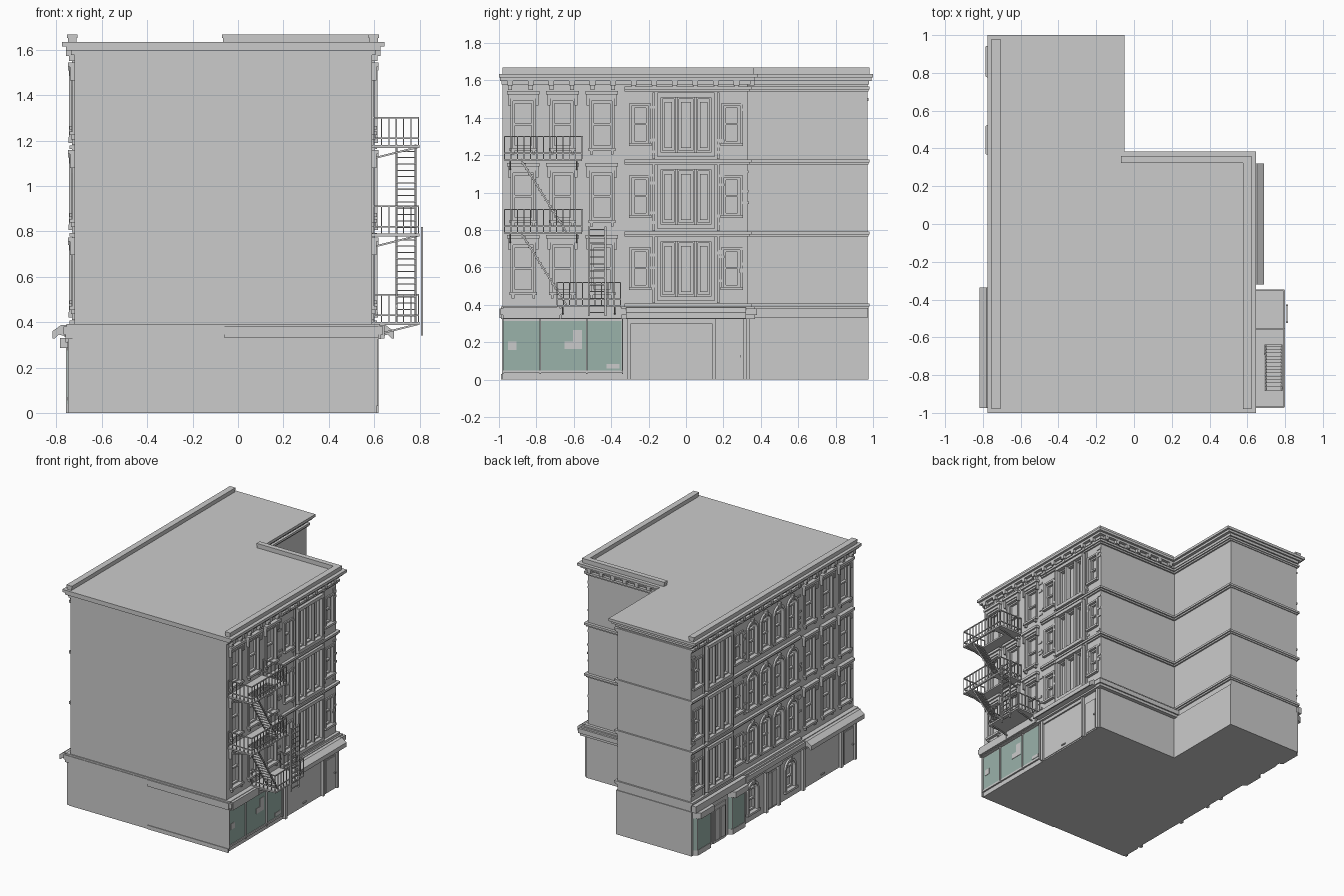
import bpy, bmesh, math, random
from mathutils import Vector

cube = bpy.data.objects.get("Cube")
if cube:
    bpy.data.objects.remove(cube)
random.seed(4)


def material(name, rgb):
    m = bpy.data.materials.new(name)
    m.use_nodes = True
    m.diffuse_color = (*rgb, 1)
    m.node_tree.nodes["Principled BSDF"].inputs["Base Color"].default_value = (*rgb, 1)
    return m


STONE = material("grey_stone", (0.6, 0.6, 0.6))
GLASS = material("teal_glass", (0.32, 0.445, 0.4))
WALL = {1: 0.59, -1: -0.72}          # upper wall planes, right and left
BASE = {1: 0.60, -1: -0.73}          # street-level wall planes
FLOORS = [0.40, 0.785, 1.17]
parts = {}


def prism(part, pts, axis, a, b):
    """Extrude a 2D outline along an axis from a to b."""
    bm = parts.setdefault(part, bmesh.new())
    at = {"x": lambda p, h: (h, p[0], p[1]), "y": lambda p, h: (p[0], h, p[1]),
          "z": lambda p, h: (p[0], p[1], h)}[axis]
    low = [bm.verts.new(at(p, a)) for p in pts]
    top = [bm.verts.new(at(p, b)) for p in pts]
    faces = [bm.faces.new(low[::-1]), bm.faces.new(top)]
    for i in range(len(pts)):
        j = (i + 1) % len(pts)
        faces.append(bm.faces.new((low[i], low[j], top[j], top[i])))
    bmesh.ops.recalc_face_normals(bm, faces=faces)


def box(part, x0, x1, y0, y1, z0, z1):
    prism(part, [(x0, y0), (x1, y0), (x1, y1), (x0, y1)], "z", z0, z1)


def slab(part, s, d0, d1, yc, w, z0, z1, plane=WALL):
    """Box on a side wall, between depths d0 and d1 out from the wall."""
    x = plane[s]
    box(part, x + s * d0, x + s * d1, yc - w / 2, yc + w / 2, z0, z1)


def beam(part, p, q, t):
    """Square bar between two points."""
    bm = parts.setdefault(part, bmesh.new())
    p, q = Vector(p), Vector(q)
    d = q - p
    new = bmesh.ops.create_cube(bm, size=1)["verts"]
    rot = d.to_track_quat("Z", "Y")
    for v in new:
        v.co = (p + q) / 2 + rot @ Vector((v.co.x * t, v.co.y * t, v.co.z * d.length))


def outline(o, front):
    """L-shaped plan grown outward by o."""
    xl, xr, xa, ym, yb = -0.72 - o, 0.59 + o, -0.105 + o, 0.33 + o, 0.97 + min(o * 0.55, 0.03)
    return [(xl, front), (xr, front), (xr, ym), (xa, ym), (xa, yb), (xl, yb)]


# Masses, ledges and cornice
prism("upper_walls", outline(0, -0.98), "z", 0.33, 1.60)
prism("ground_floor_walls", outline(0.01, -0.985), "z", 0, 0.335)
for o, z0, z1 in [(0.04, 0.325, 0.345), (0.05, 0.345, 0.38), (0.035, 0.38, 0.392)]:
    box("shop_ledge", -0.72 - o, 0.59 + o, -0.978 - o * 0.3, 0.33 + o, z0, z1)
box("front_ledge_strip", -0.06, 0.62, -0.998, -0.98, 0.33, 0.38)
box("front_plinth", -0.07, 0.61, -0.99, -0.98, 0, 0.03)
for z in [0.40, 0.785, 1.17, 1.56]:
    prism("floor_bands", outline(0.022, -0.33), "z", z - 0.008, z + 0.008)
    prism("floor_bands", outline(0.012, -0.33), "z", z - 0.02, z - 0.008)
for o, z0, z1 in [(0.015, 1.578, 1.598), (0.038, 1.598, 1.615), (0.055, 1.615, 1.635)]:
    prism("roof_cornice", outline(o, -0.98 - o * 0.36), "z", z0, z1)
for i in range(18):
    y = -0.94 + i * 0.11
    for s in (1, -1):
        if s < 0 or y < 0.33:
            slab("cornice_brackets", s, 0, 0.038, y, 0.03, 1.572, 1.60)
            slab("cornice_brackets", s, 0, 0.025, y, 0.022, 1.55, 1.572)
for i in range(7):
    x = -0.04 + i * 0.1
    box("cornice_brackets", x - 0.015, x + 0.015, 0.33, 0.367, 1.572, 1.60)
for x0, x1, y0, y1 in [(-0.75, -0.712, -0.98, 0.98), (0.58, 0.617, -0.98, 0.36), (-0.066, 0.58, 0.322, 0.36)]:
    box("parapet", x0, x1, y0, y1, 1.635, 1.652)
    box("parapet", x0 - 0.004, x1 + 0.004, y0, y1, 1.652, 1.668)


# Windows
def arch(y, z, w, h, n=10):
    """Round-headed outline, counter-clockwise from the right foot."""
    r = w / 2
    arc = [(y + r * math.cos(math.pi * i / n), z + h - r + r * math.sin(math.pi * i / n)) for i in range(n + 1)]
    return [(y + r, z)] + arc + [(y - r, z)]


def sash(s, y, z, w, h, plane=WALL):
    for e in (-1, 1):
        slab("window_sashes", s, -0.028, -0.012, y + e * (w / 2 - 0.006), 0.012, z, z + h, plane)
    for zz in (z, z + h * 0.48, z + h - 0.012):
        slab("window_sashes", s, -0.028, -0.010, y, w, zz, zz + 0.012, plane)


def plain_window(s, y, z, w=0.11, h=0.25, hood=True):
    slab("cutter", s, -0.03, 0.02, y, w, z, z + h)
    sash(s, y, z, w, h)
    for e in (-1, 1):
        slab("window_surrounds", s, 0, 0.01, y + e * (w / 2 + 0.007), 0.014, z, z + h)
    slab("window_surrounds", s, 0, 0.01, y, w + 0.028, z + h, z + h + 0.014)
    slab("window_sills", s, 0, 0.022, y, w + 0.035, z - 0.016, z)
    if hood:
        slab("window_hoods", s, 0, 0.018, y, w + 0.035, z + h + 0.014, z + h + 0.035)
        slab("window_hoods", s, 0, 0.03, y, w + 0.065, z + h + 0.035, z + h + 0.054)
        for e in (-1, 1):
            slab("window_hoods", s, 0, 0.02, y + e * (w / 2 + 0.018), 0.016, z + h - 0.025, z + h + 0.035)
            slab("window_sills", s, 0, 0.016, y + e * w / 2, 0.014, z - 0.035, z - 0.016)


def arched_window(s, y, z, w=0.095, h=0.25, plane=WALL, cutter="cutter"):
    x = plane[s]
    prism(cutter, arch(y, z, w, h), "x", x - s * 0.03, x + s * 0.02)
    sash(s, y, z, w, h * 0.8, plane)
    ring = arch(y, z, w + 0.035, h + 0.0175) + arch(y, z, w, h)[::-1]
    prism("arch_surrounds", ring, "x", x - s * 0.002, x + s * 0.014)
    slab("window_sills", s, 0, 0.022, y, w + 0.05, z - 0.016, z, plane)
    slab("arch_keystones", s, 0, 0.022, y, 0.02, z + h - 0.005, z + h + 0.035, plane)


def bay_section(s, yc, z):
    """Triple window panel between two single windows."""
    for e in (-1, 1):
        plain_window(s, yc + e * 0.245, z + 0.095, 0.085, 0.2, False)
        slab("bay_frames", s, 0, 0.025, yc + e * 0.143, 0.02, z + 0.02, z + 0.36)
        slab("bay_frames", s, 0, 0.018, yc + e * 0.05, 0.016, z + 0.04, z + 0.345)
        slab("pier_strips", s, 0, 0.012, yc + e * 0.172, 0.012, z + 0.01, z + 0.365)
    for z0, z1, d in [(0.02, 0.045, 0.028), (0.34, 0.365, 0.03)]:
        slab("bay_frames", s, 0, d, yc, 0.305, z + z0, z + z1)
    for dy, w in [(-0.095, 0.062), (0, 0.075), (0.095, 0.062)]:
        slab("cutter", s, -0.025, 0.02, yc + dy, w, z + 0.055, z + 0.33)
        slab("bay_panels", s, -0.026, -0.012, yc + dy, w - 0.024, z + 0.07, z + 0.315)


for z in FLOORS:
    for s in (1, -1):
        for y in (-0.87, -0.66, -0.45):
            plain_window(s, y, z + 0.07)
    bay_section(1, 0, z)
    bay_section(-1, 0.65, z)
    for i in range(4):
        arched_window(-1, 0.24 - 0.16 * i, z + 0.07)

# Exposed bricks around the section edges
for z in FLOORS:
    for s, ys in [(1, (-0.345, -0.175, 0.18, 0.31)), (-1, (-0.33, 0.33, 0.95))]:
        for y in ys:
            for k in range(4):
                zb = z + random.uniform(0.03, 0.33)
                slab("loose_bricks", s, 0, 0.006, y + random.uniform(-0.01, 0.01), 0.035, zb, zb + 0.014)


# Garage fronts with a side door and awning
def garage(s, yc):
    at = lambda t: yc + s * t
    P = BASE
    for t, w in [(-0.305, 0.022), (0.15, 0.02), (0.315, 0.022)]:
        slab("garage_posts", s, 0, 0.02, at(t), w, 0, 0.325, P)
    slab("garage_lintel", s, 0, 0.012, at(-0.08), 0.45, 0.30, 0.325, P)
    slab("garage_door", s, 0, 0.005, at(-0.08), 0.42, 0.01, 0.295, P)
    slab("garage_handle", s, 0.005, 0.012, at(-0.07), 0.04, 0.03, 0.038, P)
    slab("side_door", s, 0, 0.008, at(0.24), 0.12, 0, 0.26, P)
    slab("side_door_panel", s, 0.008, 0.012, at(0.24), 0.105, 0.01, 0.25, P)
    slab("side_door_knob", s, 0.008, 0.02, at(0.285), 0.012, 0.12, 0.132, P)
    x = P[s]
    prof = [(0, 0.387), (0.05, 0.387), (0.088, 0.36), (0.088, 0.328), (0.078, 0.328), (0.06, 0.345), (0, 0.33)]
    prism("awnings", [(x + s * d, z) for d, z in prof], "y", yc - 0.32, yc + 0.32)


garage(1, 0)
garage(-1, -0.655)

# Right shopfront
slab("shop_glass", 1, 0, 0.006, -0.66, 0.63, 0.05, 0.315, BASE)
for y in (-0.98, -0.78, -0.53, -0.34):
    slab("shop_mullions", 1, 0, 0.016, y, 0.007, 0.03, 0.325, BASE)
slab("shop_sill", 1, 0, 0.012, -0.66, 0.64, 0.035, 0.05, BASE)
slab("shop_signboard", 1, 0, 0.045, -0.827, 0.305, 0.328, 0.388, BASE)
slab("shop_signboard", 1, 0, 0.045, -0.507, 0.325, 0.328, 0.388, BASE)
for y, w, z, h in [(-0.93, 0.045, 0.16, 0.045), (-0.62, 0.06, 0.165, 0.04), (-0.58, 0.05, 0.165, 0.1), (-0.39, 0.07, 0.06, 0.025)]:
    slab("window_notices", 1, 0.006, 0.009, y, w, z, z + h, BASE)

# Left corner shop with two glazed bays
for y0, y1 in [(0.75, 0.97), (0.34, 0.55)]:
    for part, x, z0, z1 in [("shop_bay_base", -0.758, 0, 0.04), ("shop_bay_glass", -0.755, 0.04, 0.285), ("shop_bay_cap", -0.785, 0.285, 0.33)]:
        prism(part, [(-0.71, y0), (x, y0 + 0.03), (x, y1 - 0.03), (-0.71, y1)], "z", z0, z1)
    for y in (y0 + 0.03, y1 - 0.03):
        box("shop_bay_mullions", -0.758, -0.752, y - 0.004, y + 0.004, 0.04, 0.29)
slab("corner_shop_door", -1, 0, 0.008, 0.65, 0.15, 0, 0.28, BASE)
for y in (0.617, 0.683):
    slab("corner_shop_door_leaves", -1, 0.008, 0.014, y, 0.055, 0.02, 0.25, BASE)
slab("corner_shop_sign", -1, 0, 0.035, 0.655, 0.64, 0.335, 0.385, BASE)

# Left entrance
for y in (0.25, -0.2):
    arched_window(-1, y, 0.07, 0.1, 0.21, BASE, "base_cutter")
for e in (-1, 1):
    slab("entrance_posts", -1, 0, 0.02, 0.02 + e * 0.075, 0.022, 0, 0.31, BASE)
    slab("entrance_doors", -1, 0, 0.008, 0.02 + e * 0.031, 0.055, 0.015, 0.28, BASE)
slab("entrance_head", -1, 0, 0.03, 0.02, 0.2, 0.31, 0.34, BASE)


# Fire escape
def rail(y0, y1, z):
    corners = [(0.60, y0), (0.795, y0), (0.795, y1), (0.60, y1)]
    for (xa, ya), (xb, yb) in zip(corners, corners[1:]):
        for dz in (0.03, 0.12):
            beam("escape_railings", (xa, ya, z + dz), (xb, yb, z + dz), 0.007)
        n = round(math.hypot(xb - xa, yb - ya) / 0.035)
        for i in range(n + 1):
            x, y = xa + (xb - xa) * i / n, ya + (yb - ya) * i / n
            beam("escape_railings", (x, y, z), (x, y, z + 0.12), 0.005)


for z, y0, y1 in [(0.40, -0.69, -0.35), (0.79, -0.97, -0.555), (1.18, -0.97, -0.555)]:
    rail(y0, y1, z)
    if z < 0.5:
        box("escape_landings", 0.59, 0.80, y0, y1, z - 0.012, z)
    else:
        for x0, x1, ya, yb in [(0.59, 0.69, y0, y1), (0.785, 0.80, y0, y1), (0.69, 0.785, y0, -0.88), (0.69, 0.785, -0.64, y1)]:
            box("escape_landings", x0, x1, ya, yb, z - 0.012, z)
        for x in (0.698, 0.782):
            beam("escape_stairs", (x, -0.885, z), (x, -0.64, z - 0.39), 0.009)
        for i in range(1, 14):
            y, zt = -0.885 + 0.245 * i / 14, z - 0.39 * i / 14
            box("escape_stairs", 0.698, 0.782, y - 0.011, y + 0.011, zt - 0.002, zt + 0.003)
    for y in (y0 + 0.03, y1 - 0.03):
        beam("escape_braces", (0.59, y, z - 0.06), (0.79, y, z - 0.01), 0.008)
for y in (-0.52, -0.43):
    beam("escape_ladder", (0.81, y, 0.34), (0.81, y, 0.82), 0.009)
for i in range(13):
    z = 0.36 + i * 0.037
    beam("escape_ladder", (0.81, -0.52, z), (0.81, -0.43, z), 0.006)

# Turn the parts into objects
objs = {}
for name, bm in parts.items():
    me = bpy.data.meshes.new(name)
    bmesh.ops.recalc_face_normals(bm, faces=bm.faces)
    bm.to_mesh(me)
    bm.free()
    me.materials.append(GLASS if "glass" in name else STONE)
    objs[name] = bpy.data.objects.new(name, me)
    bpy.context.collection.objects.link(objs[name])

# Cut the window recesses, then drop the cutters
for wall, cut in [("upper_walls", "cutter"), ("ground_floor_walls", "base_cutter")]:
    mod = objs[wall].modifiers.new("recesses", "BOOLEAN")
    mod.operation, mod.solver, mod.object = "DIFFERENCE", "EXACT", objs[cut]
    objs[cut].hide_render = True
    dg = bpy.context.evaluated_depsgraph_get()
    mesh = bpy.data.meshes.new_from_object(objs[wall].evaluated_get(dg))
    objs[wall].modifiers.clear()
    objs[wall].data = mesh
    bpy.data.objects.remove(objs[cut])
